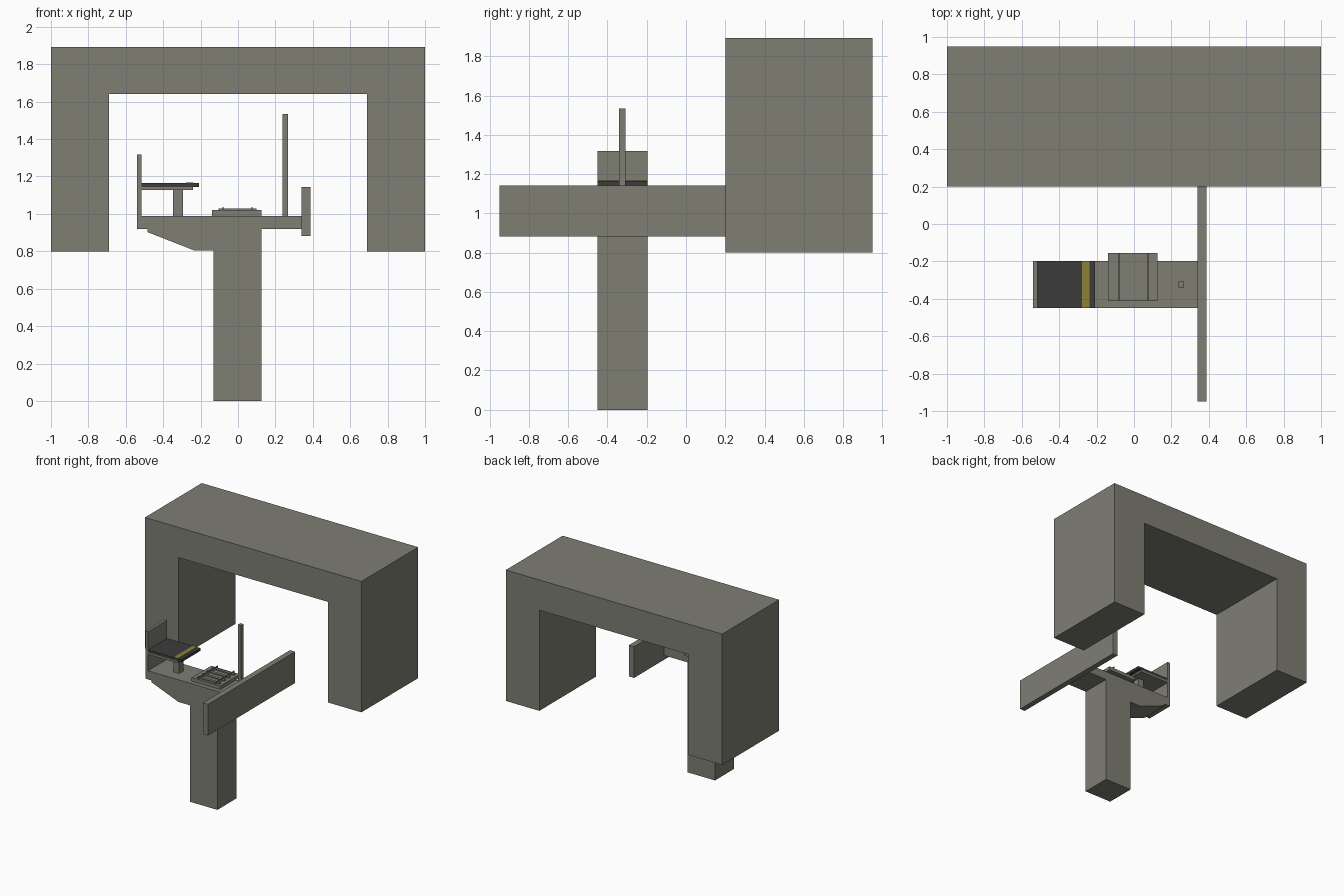
import bpy, bmesh

if "Cube" in bpy.data.objects:
    bpy.data.objects.remove(bpy.data.objects["Cube"])


def material(name, rgb):
    m = bpy.data.materials.new(name)
    m.diffuse_color = (*rgb, 1.0)
    m.use_nodes = True
    m.node_tree.nodes["Principled BSDF"].inputs["Base Color"].default_value = m.diffuse_color
    return m


CONCRETE = material("warm grey concrete", (0.21, 0.21, 0.175))
DARK = material("dark grey paving", (0.045, 0.045, 0.045))
YELLOW = material("yellow warning strip", (0.27, 0.22, 0.04))


def extrude_profile(name, points, y0, y1, mat):
    """Solid made by sweeping an x-z outline from y0 to y1."""
    bm = bmesh.new()
    face = bm.faces.new([bm.verts.new((x, y0, z)) for x, z in points])
    ext = bmesh.ops.extrude_face_region(bm, geom=[face])
    verts = [g for g in ext["geom"] if isinstance(g, bmesh.types.BMVert)]
    bmesh.ops.translate(bm, verts=verts, vec=(0, y1 - y0, 0))
    bmesh.ops.recalc_face_normals(bm, faces=bm.faces[:])
    mesh = bpy.data.meshes.new(name)
    bm.to_mesh(mesh)
    bm.free()
    mesh.materials.append(mat)
    ob = bpy.data.objects.new(name, mesh)
    bpy.context.collection.objects.link(ob)
    return ob


def box(name, x, y, z, mat=CONCRETE):
    outline = [(x[0], z[0]), (x[1], z[0]), (x[1], z[1]), (x[0], z[1])]
    return extrude_profile(name, outline, y[0], y[1], mat)


DECK_Y = (-0.45, -0.197)

# Large portal building
extrude_profile("portal_building", [
    (-1, 0.80), (-0.69, 0.80), (-0.69, 1.64), (0.69, 1.64),
    (0.69, 0.80), (1, 0.80), (1, 1.893), (-1, 1.893)], 0.2, 0.95, CONCRETE)

# Column with cantilevered deck and sloping bracket
extrude_profile("column_and_deck", [
    (-0.13, 0), (0.125, 0), (0.125, 0.918), (0.34, 0.918), (0.34, 0.99),
    (-0.54, 0.99), (-0.54, 0.918), (-0.485, 0.918), (-0.485, 0.903),
    (-0.235, 0.805), (-0.13, 0.805)], *DECK_Y, CONCRETE)

# Side walls
box("long_parapet", (0.34, 0.388), (-0.95, 0.2), (0.882, 1.143))
box("platform_back_wall", (-0.54, -0.516), DECK_Y, (0.99, 1.317))

# Raised platform
box("platform_post", (-0.347, -0.295), (-0.355, -0.295), (0.99, 1.127))
box("platform_beam", (-0.516, -0.24), DECK_Y, (1.127, 1.143))
box("platform_paving", (-0.516, -0.208), DECK_Y, (1.143, 1.165), DARK)
box("warning_strip", (-0.277, -0.238), DECK_Y, (1.165, 1.168), YELLOW)

# Track bed, sleepers and rails
TRACK_Y = (-0.412, -0.155)
box("track_bed", (-0.14, 0.125), TRACK_Y, (0.99, 1.02))
for i in range(4):
    y = -0.38 + i * 0.064
    box(f"sleeper_{i + 1}", (-0.105, 0.1), (y - 0.012, y + 0.012), (1.02, 1.028))
for side, x in (("left", -0.08), ("right", 0.075)):
    box(f"{side}_rail", (x - 0.003, x + 0.003), TRACK_Y, (1.02, 1.037))

# Mast
box("mast", (0.237, 0.268), (-0.34, -0.308), (0.99, 1.535))
